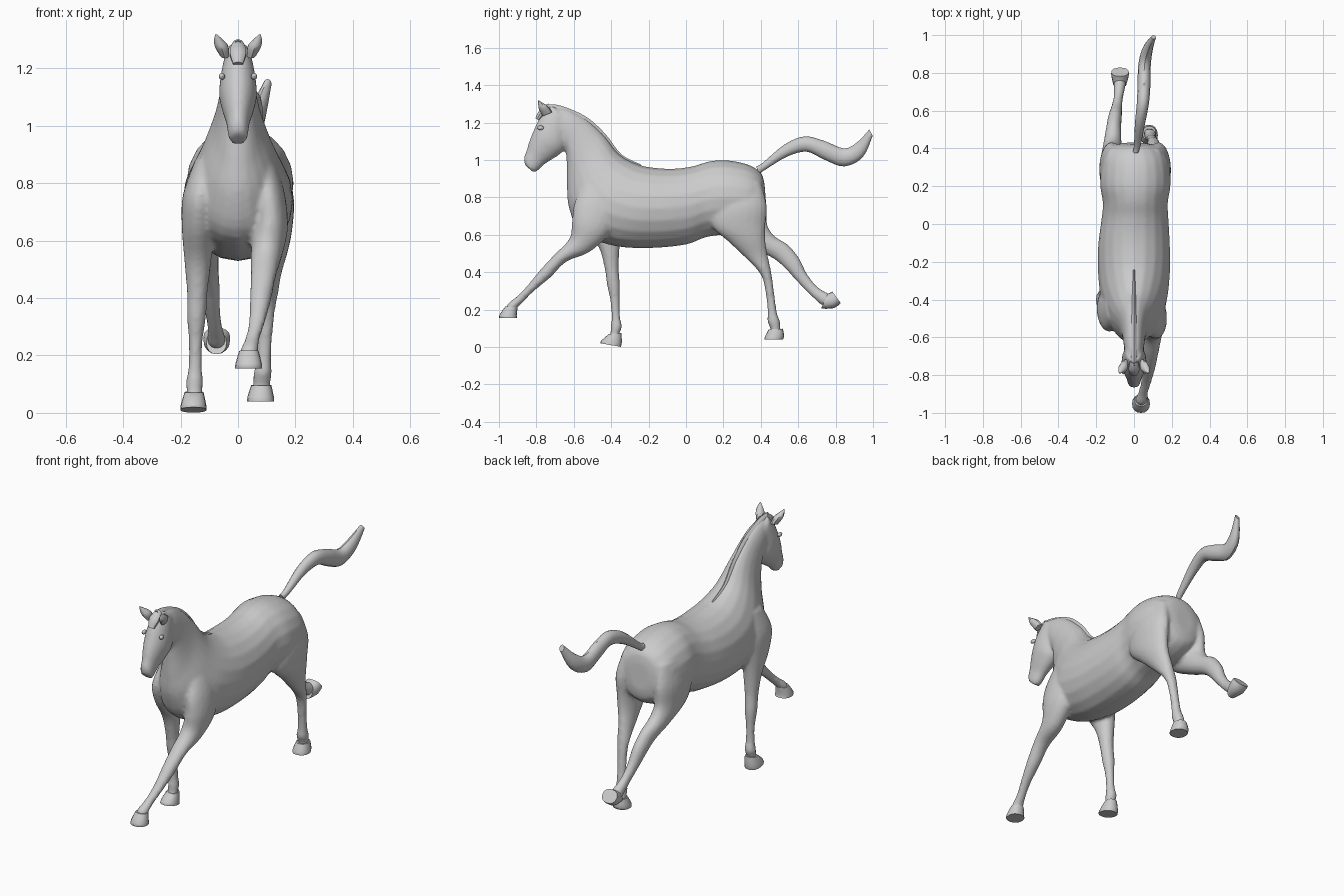
import bpy, bmesh, math
from mathutils import Vector


def loft(bm, sections, sides=16, steps=4, power=1.0):
    """Section = (y1, z1, y2, z2, x, half_width): ring between two side-view edge points."""
    n = len(sections)
    rows = []
    for i in range(n - 1):
        p = [sections[max(0, min(n - 1, i + k))] for k in (-1, 0, 1, 2)]
        for s in range(steps):
            t = s / steps
            rows.append([0.5 * (2 * b + (c - a) * t + (2 * a - 5 * b + 4 * c - d) * t * t
                                + (3 * b - a - 3 * c + d) * t ** 3)
                         for a, b, c, d in zip(*p)])
    rows.append(sections[-1])
    rings = []
    for y1, z1, y2, z2, x, w in rows:
        mid = Vector((x, (y1 + y2) / 2, (z1 + z2) / 2))
        arm = Vector((0, (y1 - y2) / 2, (z1 - z2) / 2))
        ring = []
        for k in range(sides):
            a = 2 * math.pi * k / sides
            c, s = math.cos(a), math.sin(a)
            c = math.copysign(abs(c) ** power, c)
            s = math.copysign(abs(s) ** power, s)
            ring.append(bm.verts.new(mid + arm * c + Vector((w * s, 0, 0))))
        rings.append(ring)
    faces = []
    for r, q in zip(rings, rings[1:]):
        for k in range(sides):
            j = (k + 1) % sides
            faces.append(bm.faces.new((r[k], r[j], q[j], q[k])))
    faces.append(bm.faces.new(rings[0][::-1]))
    faces.append(bm.faces.new(rings[-1]))
    bmesh.ops.recalc_face_normals(bm, faces=faces)


def finish(bm, name, angle=40):
    me = bpy.data.meshes.new(name)
    bm.to_mesh(me)
    bm.free()
    ob = bpy.data.objects.new(name, me)
    bpy.context.collection.objects.link(ob)
    bpy.ops.object.select_all(action='DESELECT')
    ob.select_set(True)
    bpy.context.view_layer.objects.active = ob
    bpy.ops.object.shade_smooth_by_angle(angle=math.radians(angle))
    return ob


def part(name, sections, **kw):
    bm = bmesh.new()
    loft(bm, sections, **kw)
    return finish(bm, name)


# Neck and trunk, from poll to rump
trunk = [
    (-.73, 1.29, -.69, 1.10, 0, .045), (-.63, 1.272, -.645, 1.05, 0, .055),
    (-.535, 1.22, -.638, .97, 0, .063), (-.44, 1.135, -.637, .86, 0, .085),
    (-.355, 1.03, -.625, .74, 0, .13), (-.25, .975, -.56, .61, 0, .172),
    (-.15, .957, -.38, .54, 0, .19), (-.05, .955, -.18, .53, 0, .19),
    (.04, .968, .0, .548, .005, .178), (.12, .992, .1, .585, .007, .172),
    (.2, 1.0, .2, .6, .007, .186), (.29, .988, .3, .6, .007, .183),
    (.36, .963, .37, .62, .005, .165), (.405, .925, .42, .66, .003, .12),
    (.42, .87, .432, .72, 0, .06)]
# Head, from poll to lips
head = [
    (-.725, 1.295, -.62, 1.19, 0, .045), (-.778, 1.235, -.63, 1.11, 0, .06),
    (-.812, 1.165, -.65, 1.055, 0, .066), (-.838, 1.10, -.69, 1.02, 0, .056),
    (-.853, 1.05, -.755, .978, 0, .041), (-.867, 1.01, -.79, .945, 0, .036),
    (-.862, .975, -.815, .933, 0, .03)]
# Stretched front leg
front_reach = [
    (-.56, .86, -.38, .90, .09, .04), (-.60, .76, -.36, .77, .105, .058),
    (-.61, .67, -.40, .62, .112, .062), (-.623, .58, -.516, .508, .098, .054),
    (-.703, .495, -.639, .457, .088, .044), (-.778, .414, -.725, .372, .078, .037),
    (-.848, .329, -.81, .302, .066, .028), (-.906, .27, -.869, .243, .05, .025),
    (-.954, .23, -.90, .211, .04, .031), (-.965, .19, -.91, .185, .038, .031)]
# Supporting front leg
front_stand = [
    (-.52, .88, -.34, .88, -.11, .04), (-.57, .76, -.33, .76, -.13, .062),
    (-.54, .65, -.34, .65, -.138, .058), (-.465, .53, -.355, .53, -.14, .047),
    (-.435, .42, -.36, .42, -.142, .036), (-.422, .33, -.353, .33, -.145, .033),
    (-.405, .25, -.355, .25, -.147, .024), (-.398, .16, -.352, .16, -.149, .023),
    (-.402, .115, -.342, .11, -.151, .03), (-.405, .07, -.355, .075, -.152, .028),
    (-.42, .04, -.36, .04, -.153, .03)]
# Supporting hind leg
hind_stand = [
    (.17, .88, .40, .88, .11, .05), (.14, .75, .432, .76, .128, .066),
    (.14, .645, .425, .65, .13, .06), (.225, .565, .425, .57, .125, .05),
    (.31, .485, .437, .49, .112, .04), (.375, .42, .452, .42, .105, .036),
    (.412, .36, .462, .36, .1, .03), (.43, .26, .475, .26, .094, .025),
    (.437, .18, .487, .18, .09, .026), (.435, .14, .503, .135, .086, .032),
    (.45, .1, .505, .1, .082, .03), (.45, .07, .51, .07, .08, .03)]
# Trailing hind leg
hind_trail = [
    (.17, .88, .40, .88, -.105, .05), (.14, .75, .432, .76, -.118, .064),
    (.18, .63, .435, .655, -.12, .06), (.33, .54, .475, .592, -.115, .05),
    (.465, .475, .545, .548, -.108, .04), (.535, .415, .605, .475, -.1, .036),
    (.59, .355, .642, .40, -.092, .029), (.65, .292, .69, .335, -.083, .025),
    (.69, .255, .735, .30, -.078, .029), (.725, .225, .765, .285, -.075, .032),
    (.765, .22, .775, .28, -.074, .03)]

# Fuse trunk, head and limbs into one smooth skin
bm = bmesh.new()
for sections in (trunk, head, front_reach, front_stand, hind_stand, hind_trail):
    loft(bm, sections, sides=20)
body = finish(bm, "horse_body")
remesh = body.modifiers.new("fuse", 'REMESH')
remesh.mode = 'VOXEL'
remesh.voxel_size = .01
remesh.use_smooth_shade = True
smooth = body.modifiers.new("soften", 'SMOOTH')
smooth.factor = .5
smooth.iterations = 4

# Hooves
hooves = {
    "front_hoof_reach": [(-.965, .218, -.90, .213, .038, .034), (-.998, .172, -.905, .17, .037, .046),
                         (-.998, .155, -.902, .155, .037, .047)],
    "front_hoof_stand": [(-.412, .07, -.345, .075, -.153, .033), (-.453, .035, -.343, .025, -.155, .044),
                         (-.457, .02, -.348, .001, -.155, .046)],
    "hind_hoof_stand": [(.442, .095, .518, .098, .081, .035), (.422, .055, .525, .058, .079, .046),
                        (.42, .04, .517, .04, .079, .047)],
    "hind_hoof_trail": [(.722, .205, .758, .285, -.075, .035), (.79, .208, .775, .293, -.074, .046),
                        (.828, .235, .782, .297, -.074, .046)]}
for name, sections in hooves.items():
    part(name, sections, steps=2, power=.9)

# Tail
part("tail", [
    (.375, .965, .39, .925, .01, .015), (.41, .985, .43, .952, .018, .018),
    (.527, 1.083, .54, 1.018, .032, .027), (.634, 1.126, .645, 1.045, .047, .032),
    (.74, 1.102, .738, 1.003, .053, .034), (.845, 1.062, .845, .966, .056, .033),
    (.915, 1.095, .945, 1.015, .073, .028), (.98, 1.163, .998, 1.13, .103, .014)], sides=12)

# Mane ridge and forelock
part("mane", [
    (-.75, 1.298, -.73, 1.25, 0, .016), (-.67, 1.291, -.68, 1.22, 0, .02),
    (-.535, 1.232, -.575, 1.15, 0, .019), (-.43, 1.138, -.485, 1.07, 0, .016),
    (-.345, 1.03, -.38, .97, 0, .013), (-.24, .976, -.25, .94, 0, .006)], sides=10)
part("forelock", [
    (-.735, 1.302, -.72, 1.26, 0, .022), (-.782, 1.268, -.75, 1.24, 0, .03),
    (-.806, 1.222, -.78, 1.21, 0, .018)], sides=10)

# Ears and eyes, mirrored across the head
for side, s in (("left", -1), ("right", 1)):
    part("ear_" + side, [
        (-.765, 1.235, -.715, 1.255, .046 * s, .016), (-.785, 1.268, -.735, 1.285, .057 * s, .024),
        (-.79, 1.295, -.762, 1.303, .068 * s, .016), (-.792, 1.318, -.787, 1.319, .076 * s, .003)], sides=10)
    bm = bmesh.new()
    bmesh.ops.create_uvsphere(bm, u_segments=12, v_segments=8, radius=.015)
    bmesh.ops.scale(bm, vec=(.7, 1.2, .8), verts=bm.verts)
    bmesh.ops.translate(bm, vec=(.056 * s, -.778, 1.172), verts=bm.verts)
    finish(bm, "eye_" + side)
